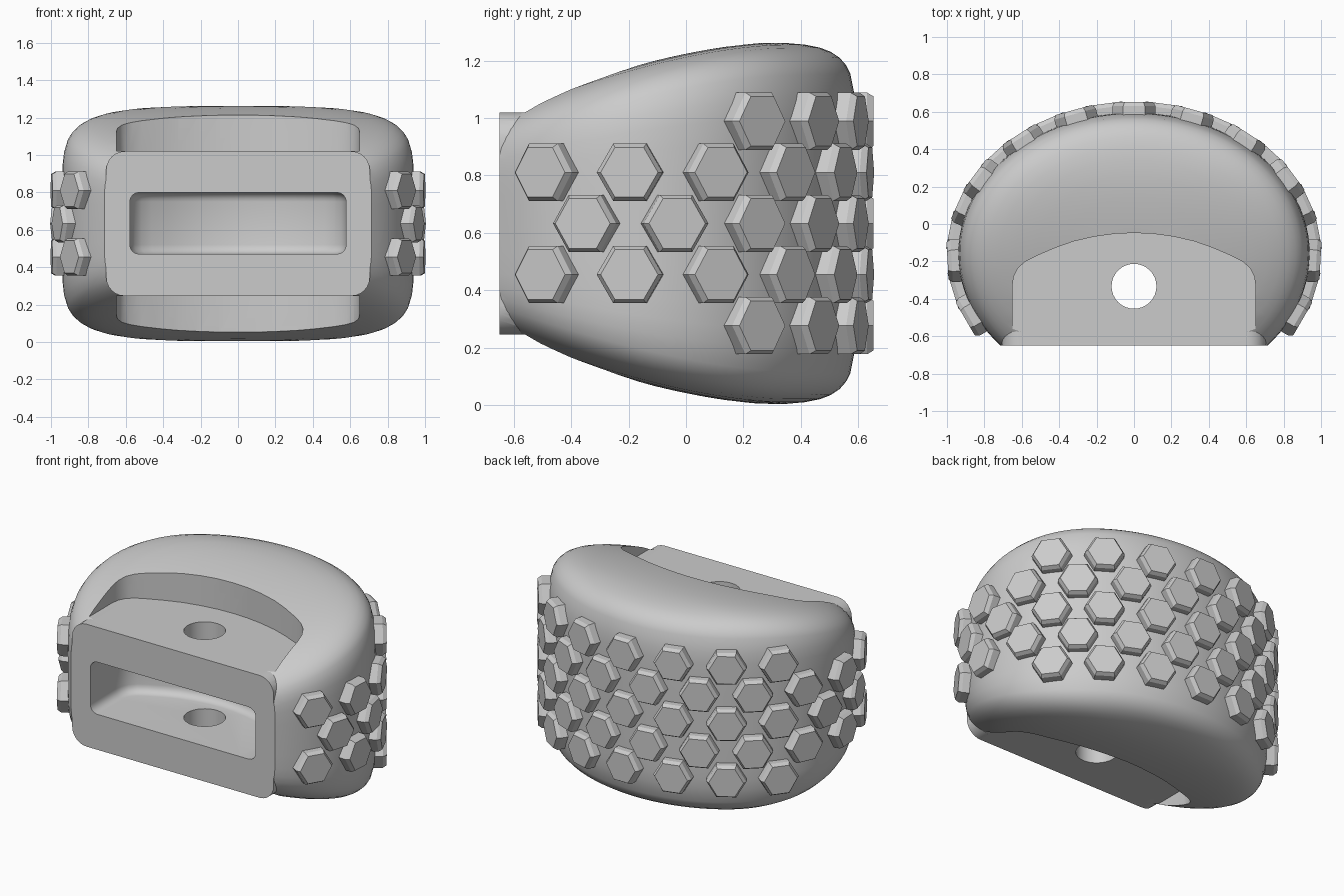
import bpy, bmesh
from math import sin, cos, pi, radians
from mathutils import Vector

if "Cube" in bpy.data.objects:
    bpy.data.objects.remove(bpy.data.objects["Cube"])

A, B, CY, MID = 0.94, 0.755, -0.16, 0.633   # plan ellipse and mid height


def make_object(name, bm):
    me = bpy.data.meshes.new(name)
    bm.normal_update()
    bm.to_mesh(me)
    bm.free()
    ob = bpy.data.objects.new(name, me)
    bpy.context.collection.objects.link(ob)
    return ob


def loft(bm, rings):
    """Skin closed rings of points, cap both ends, and face everything outward."""
    vs = [[bm.verts.new(p) for p in ring] for ring in rings]
    n = len(vs[0])
    first, second = (sum((Vector(p) for p in r), Vector()) / n for r in (rings[0], rings[-1]))
    mid = rings[len(rings) // 2]
    spin = sum(((Vector(mid[i]) - first).cross(Vector(mid[(i + 1) % n]) - first)
                for i in range(n)), Vector())
    flip = spin.dot(second - first) < 0
    faces = [(a[i], a[(i + 1) % n], b[(i + 1) % n], b[i])
             for a, b in zip(vs, vs[1:]) for i in range(n)] + [vs[0][::-1], vs[-1]]
    for f in faces:
        bm.faces.new(f[::-1] if flip else f)


def prism(name, pts, z0, z1):
    bm = bmesh.new()
    loft(bm, [[(x, y, z) for x, y in pts] for z in (z0, z1)])
    return make_object(name, bm)


def box(name, x, y0, y1, z0, z1):
    return prism(name, [(-x, y0), (x, y0), (x, y1), (-x, y1)], z0, z1)


def apply_mod(ob, kind, **props):
    m = ob.modifiers.new(kind.lower(), kind)
    for k, v in props.items():
        setattr(m, k, v)
    bpy.context.view_layer.objects.active = ob
    bpy.ops.object.modifier_apply(modifier=m.name)


def boolean(ob, tool, op):
    apply_mod(ob, 'BOOLEAN', object=tool, operation=op, solver='EXACT')
    bpy.data.objects.remove(tool)


def half_height(y):
    return 0.632 - 0.255 * max(0, 0.33 - y) ** 1.65


# Body: elliptical plan, rounded rim, wedge-shaped side profile
SEG = 96
steps = [('r', r) for r in (.05, .2, .4, .55, .67, .76, .83, .88, .92, .95, .97)]
steps += [('h', h) for h in (.68, .58, .45, .25)]
steps = [(k, v, 1) for k, v in steps] + [('h', 0, 1)] + [(k, v, -1) for k, v in steps[::-1]]
rings = []
for kind, v, sign in steps[::-1]:
    ring = []
    for i in range(SEG):
        t = 2 * pi * i / SEG
        n = 7 + sin(t)
        other = (1 - v ** n) ** (1 / n)
        r, h = (v, other) if kind == 'r' else (other, v)
        y = CY + B * r * sin(t)
        ring.append((A * r * cos(t), y, MID + sign * h * half_height(max(y, -0.66))))
    rings.append(ring)
bm = bmesh.new()
loft(bm, rings)
body = make_object("body", bm)

# Flat front and arched recesses above and below the mounting block
boolean(body, box("front_cutter", 1.2, -1.5, -0.65, -0.5, 2), 'DIFFERENCE')
half = [(.65, -1), (.65, -.33), (.643, -.28), (.62, -.235), (.58, -.2), (.52, -.17),
        (.42, -.127), (.32, -.092), (.21, -.067), (.1, -.052)]
arch = half + [(0, -.048)] + [(-x, y) for x, y in half[::-1]]
boolean(body, prism("upper_recess_cutter", arch, 1.02, 1.6), 'DIFFERENCE')
boolean(body, prism("lower_recess_cutter", arch, -0.4, 0.246), 'DIFFERENCE')

# Mounting block with rounded corners
bm = bmesh.new()
block_ring = []
for sx, sz, a0 in ((1, 1, 0), (-1, 1, 90), (-1, -1, 180), (1, -1, 270)):
    for k in range(7):
        a = radians(a0 + 15 * k)
        block_ring.append((sx * .605 + .1 * cos(a), MID + sz * .287 + .1 * sin(a)))
loft(bm, [[(x, y, z) for x, z in block_ring] for y in (-0.65, -0.15)])
boolean(body, make_object("mounting_block", bm), 'UNION')

# Front slot and vertical bolt hole
slot = prism("slot_cutter", [(x * .89, y - .07) for x, y in arch], 0.47, 0.80)
apply_mod(slot, 'BEVEL', width=0.05, segments=4, limit_method='ANGLE', angle_limit=radians(60))
boolean(body, slot, 'DIFFERENCE')
hole = [(.12 * cos(2 * pi * i / 32), -.333 + .12 * sin(2 * pi * i / 32)) for i in range(32)]
boolean(body, prism("hole_cutter", hole, -0.5, 2), 'DIFFERENCE')

bpy.ops.object.select_all(action='DESELECT')
body.select_set(True)
bpy.context.view_layer.objects.active = body
bpy.ops.object.shade_smooth_by_angle(angle=radians(30))

# Hexagonal grip studs in staggered columns around the wall
bm = bmesh.new()
up = Vector((0, 0, 1))
angles = [-25, -14, -2.6, 9, 20, 31.2, 41.5, 51.5, 61.5, 71, 80.5, 90]
for i, deg in enumerate(angles):
    offsets = (-.178, .178) if i % 2 == 0 else (0,) if i < 5 else (-.356, 0, .356)
    for d in ((deg,) if deg == 90 else (deg, 180 - deg)):
        t = radians(d)
        normal = Vector((cos(t) / A, sin(t) / B, 0)).normalized()
        side = up.cross(normal)
        for dz in offsets:
            c = Vector((A * cos(t), CY + B * sin(t), MID + dz))
            loft(bm, [[c + normal * o + (side * cos(k * pi / 3) + up * sin(k * pi / 3)) * r
                       for k in range(6)]
                      for r, o in ((.115, -.05), (.115, .036), (.1, .058))])
make_object("grip_studs", bm)
